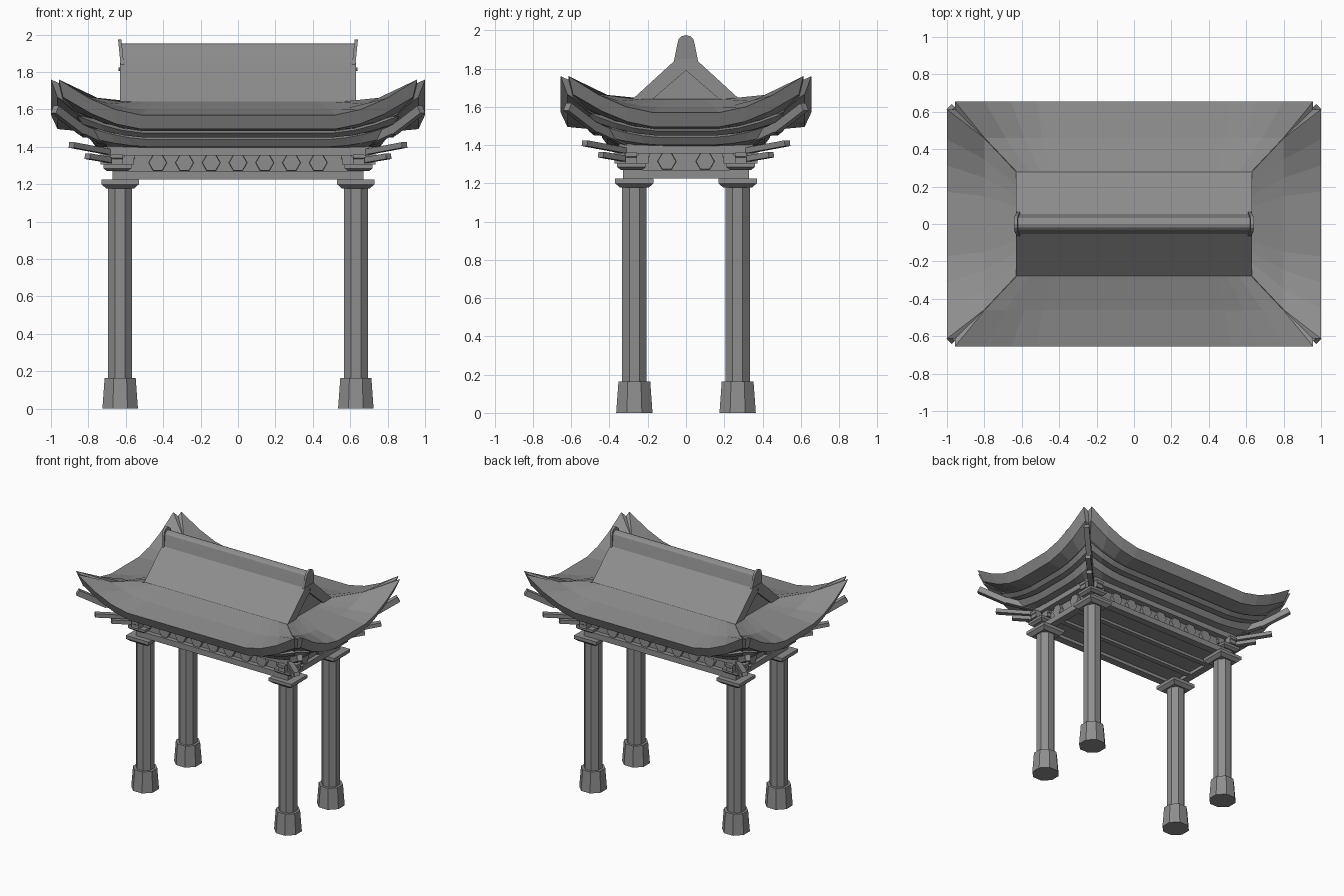
import bpy, bmesh
from math import cos, sin, pi, radians
from mathutils import Vector, Matrix

cube = bpy.data.objects.get("Cube")
if cube:
    bpy.data.objects.remove(cube, do_unlink=True)

grey = bpy.data.materials.new("stone grey")
grey.use_nodes = True
tone = (0.27, 0.27, 0.27, 1)
grey.diffuse_color = tone
grey.node_tree.nodes["Principled BSDF"].inputs["Base Color"].default_value = tone

CORNERS = [(sx, sy) for sx in (-1, 1) for sy in (-1, 1)]


def finish(name, bm):
    bmesh.ops.recalc_face_normals(bm, faces=bm.faces)
    mesh = bpy.data.meshes.new(name)
    bm.to_mesh(mesh)
    bm.free()
    mesh.materials.append(grey)
    obj = bpy.data.objects.new(name, mesh)
    bpy.context.collection.objects.link(obj)
    return obj


def loft(name, rings):
    """Skin a list of equal-length point rings and cap both ends."""
    bm = bmesh.new()
    rows = [[bm.verts.new(p) for p in ring] for ring in rings]
    for a, b in zip(rows, rows[1:]):
        for i in range(len(a)):
            j = (i + 1) % len(a)
            bm.faces.new((a[i], a[j], b[j], b[i]))
    bm.faces.new(rows[0])
    bm.faces.new(rows[-1])
    return finish(name, bm)


def box(name, x0, x1, y0, y1, z0, z1):
    return loft(name, [[(x0, y0, z), (x1, y0, z), (x1, y1, z), (x0, y1, z)] for z in (z0, z1)])


def beam(name, start, end, width, height):
    """Square timber between two points."""
    a, b = Vector(start), Vector(end)
    d = (b - a).normalized()
    side = d.cross(Vector((0, 0, 1))).normalized() * width / 2
    up = side.cross(d).normalized() * height / 2
    return loft(name, [[p + side + up, p - side + up, p - side - up, p + side - up] for p in (a, b)])


def turned(name, x, y, profile, sides):
    """Stack of regular polygons, flats facing the axes; profile holds (half width, z)."""
    rings = []
    for half, z in profile:
        r = half / cos(pi / sides)
        rings.append([(x + r * cos((i + .5) * 2 * pi / sides),
                       y + r * sin((i + .5) * 2 * pi / sides), z) for i in range(sides)])
    return loft(name, rings)


def extrude_x(name, outline, x0, x1):
    return loft(name, [[(x, y, z) for y, z in outline] for x in (x0, x1)])


# Rectangular ring whose sides sweep upward to notched corners
SWEEP = [(0, 1), (.16, .48), (.30, .16), (.44, 0)]


def eave(hx, hy, z, lift, notch=.002):
    pts = []
    for k in range(4):
        a, b = (hx, hy) if k % 2 == 0 else (hy, hx)
        turn = Matrix.Rotation(k * pi / 2, 3, 'Z')
        a -= notch
        left = [(-a + d * hy / .655, f) for d, f in SWEEP]
        for s, f in left + [(0, 0)] + [(-s, f) for s, f in reversed(left)]:
            pts.append(turn @ Vector((s, -b, z + lift * f)))
        pts.append(turn @ Vector((a, notch - b, z + lift * .9)))
    return pts


# Columns with footings and capitals
for sx, sy in CORNERS:
    x, y = sx * .63, sy * .27
    turned("column", x, y, [(.064, .16), (.064, 1.185)], 8)
    turned("column_footing", x, y, [(.095, 0), (.083, .165)], 8)
    turned("capital", x, y, [(.075, 1.178), (.1, 1.2), (.1, 1.225)], 4)

# Ring beam, ceiling and joists
for s in (-1, 1):
    box("long_beam", -.67, .67, s * .30 - .03, s * .30 + .03, 1.225, 1.27)
    box("cross_beam", s * .64 - .03, s * .64 + .03, -.27, .27, 1.225, 1.27)
    box("ceiling_joist", -.61, .61, s * .1 - .02, s * .1 + .02, 1.23, 1.26)
box("ceiling", -.62, .62, -.28, .28, 1.25, 1.27)

# Frieze wall with hexagonal bosses
box("frieze_wall", -.64, .64, -.295, .295, 1.27, 1.36)


def boss(center, along, out):
    rings = []
    for depth, size in ((0, 1), (.03, .95)):
        rings.append([Vector(center) + Vector(out) * depth
                      + Vector(along) * .05 * size * cos(i * pi / 3)
                      + Vector((0, 0, .05 * size * sin(i * pi / 3))) for i in range(6)])
    loft("frieze_boss", rings)


for s in (-1, 1):
    for i in range(-3, 4):
        boss((i * .143, s * .29, 1.315), (1, 0, 0), (0, s, 0))
    for y in (-.1, .1):
        boss((s * .635, y, 1.315), (0, 1, 0), (s, 0, 0))
box("frieze_cornice", -.70, .70, -.35, .35, 1.355, 1.41)

# Corner brackets and diagonal arms
for sx, sy in CORNERS:
    x, y = sx * .645, sy * .285
    turned("bracket_block", x, y, [(.055, 1.27), (.075, 1.285), (.075, 1.305)], 4)
    box("bracket_arm_x", x - .09, x + .09, y - .03, y + .03, 1.305, 1.345)
    box("bracket_arm_y", x - .03, x + .03, y - .09, y + .09, 1.305, 1.345)
    for s in (-1, 1):
        turned("bracket_cup", x + s * .065, y, [(.02, 1.33), (.03, 1.34), (.03, 1.36)], 4)
        turned("bracket_cup", x, y + s * .065, [(.02, 1.33), (.03, 1.34), (.03, 1.36)], 4)

    def diagonal(name, t0, z0, t1, z1, width, height):
        beam(name, (sx * (.63 + t0), sy * (.27 + t0), z0),
             (sx * (.63 + t1), sy * (.27 + t1), z1), width, height)
    diagonal("lower_arm", 0, 1.32, .175, 1.35, .04, .03)
    diagonal("upper_arm", .02, 1.365, .26, 1.41, .04, .03)
    diagonal("hip_rafter", .05, 1.42, .22, 1.5, .04, .045)
    diagonal("hip_rafter_tip", .2, 1.485, .35, 1.6, .04, .045)

# Swept hip roof and two stepped boards below it
loft("hip_roof", [eave(.63, .28, 1.642, 0), eave(.80, .46, 1.597, .07),
                  eave(1, .655, 1.57, .19, .042), eave(.965, .62, 1.495, .17, .03),
                  eave(.86, .515, 1.485, .1), eave(.70, .36, 1.48, .02)])
loft("outer_eave_board", [eave(.80, .45, 1.5, .06), eave(.86, .51, 1.475, .09),
                          eave(.83, .48, 1.45, .07), eave(.70, .36, 1.45, .02)])
loft("inner_eave_board", [eave(.74, .40, 1.46, .04), eave(.79, .44, 1.44, .06),
                          eave(.76, .41, 1.4, .04), eave(.68, .34, 1.395, 0)])

# Gabled upper roof with recessed end walls
for s in (-1, 1):
    extrude_x("roof_slope", [(s * .285, 1.635), (s * .05, 1.85), (0, 1.85),
                             (0, 1.79), (s * .18, 1.635)], -.632, .632)
extrude_x("gable_wall", [(-.2, 1.63), (.2, 1.63), (0, 1.8)], -.615, .615)

# Ridge with rounded top and flared end plates
def ridge_outline(top, w):
    arc = [(w * cos(radians(a)), top - w + w * sin(radians(a))) for a in range(0, 181, 30)]
    return [(w + .018, 1.84)] + arc + [(-w - .018, 1.84)]


extrude_x("ridge", ridge_outline(1.953, .038), -.62, .62)
for s in (-1, 1):
    loft("ridge_end", [[(s * (x + .1 * (z - 1.84)), y, z) for y, z in ridge_outline(1.975, .045)]
                       for x in (.61, .628)])
    loft("gable_stud", [[(s * x, .01 * cos(i * pi / 4), 1.815 + .01 * sin(i * pi / 4))
                         for i in range(8)] for x in (.62, .638)])
